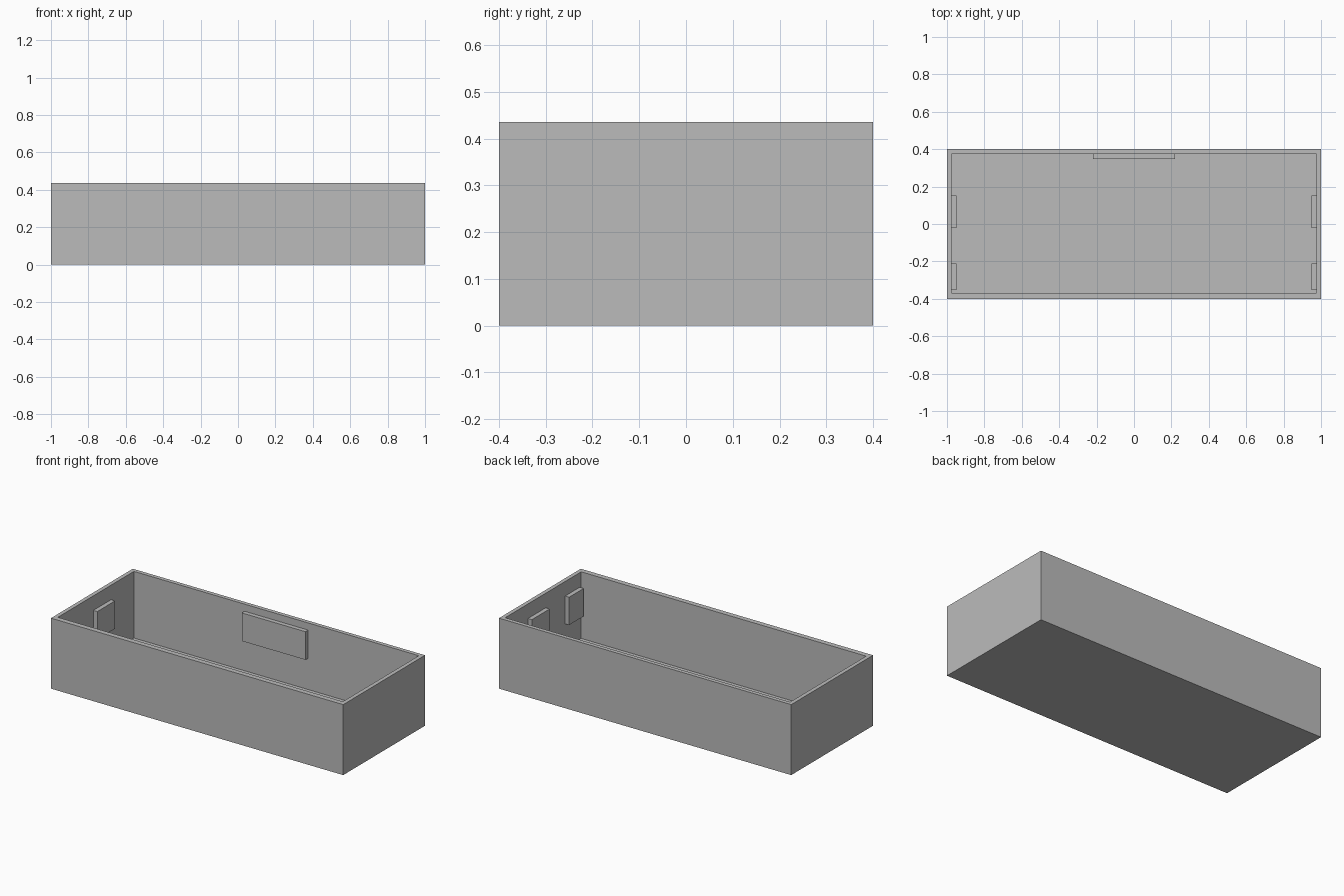
import bpy
import bmesh

cube = bpy.data.objects.get("Cube")
if cube:
    bpy.data.objects.remove(cube, do_unlink=True)

grey = bpy.data.materials.new("plain grey")
grey.use_nodes = True
colour = (0.5, 0.5, 0.5, 1)
grey.diffuse_color = colour
grey.node_tree.nodes["Principled BSDF"].inputs["Base Color"].default_value = colour

HEIGHT, FLOOR, WALL = 0.436, 0.024, 0.025
INNER_X = 1 - WALL
PAD = 0.027


def box_mesh(low, high):
    """Start a bmesh holding one box between two corners."""
    bm = bmesh.new()
    bmesh.ops.create_cube(bm, size=1)
    for v in bm.verts:
        for i in range(3):
            v.co[i] = low[i] if v.co[i] < 0 else high[i]
    return bm


def finish(bm, name):
    bmesh.ops.recalc_face_normals(bm, faces=bm.faces)
    mesh = bpy.data.meshes.new(name)
    bm.to_mesh(mesh)
    bm.free()
    mesh.materials.append(grey)
    obj = bpy.data.objects.new(name, mesh)
    bpy.context.collection.objects.link(obj)


# Open tray: inset the top, then sink the inner face to the floor
bm = box_mesh((-1, -0.4, 0), (1, 0.4, HEIGHT))
bm.normal_update()
top = max(bm.faces, key=lambda f: f.calc_center_median().z)
bmesh.ops.inset_region(bm, faces=[top], thickness=WALL, use_even_offset=True)
for v in top.verts:
    if v.co.y < 0:
        v.co.y = -0.368  # slightly thicker front wall
sunk = bmesh.ops.extrude_discrete_faces(bm, faces=[top])["faces"][0]
for v in sunk.verts:
    v.co.z = FLOOR
finish(bm, "tray")

# Long pad on the inside of the back wall
finish(box_mesh((-0.218, 0.348, 0.218), (0.218, 0.375, 0.392)), "back_pad")

# Two pads on the inside of each end wall
for side, sign in (("left", 1), ("right", -1)):
    x0, x1 = sorted((sign * INNER_X, sign * (INNER_X - PAD)))
    for place, y0, y1 in (("front", -0.353, -0.211), ("middle", -0.021, 0.152)):
        finish(box_mesh((x0, y0, 0.174), (x1, y1, 0.346)), f"{side}_{place}_pad")
